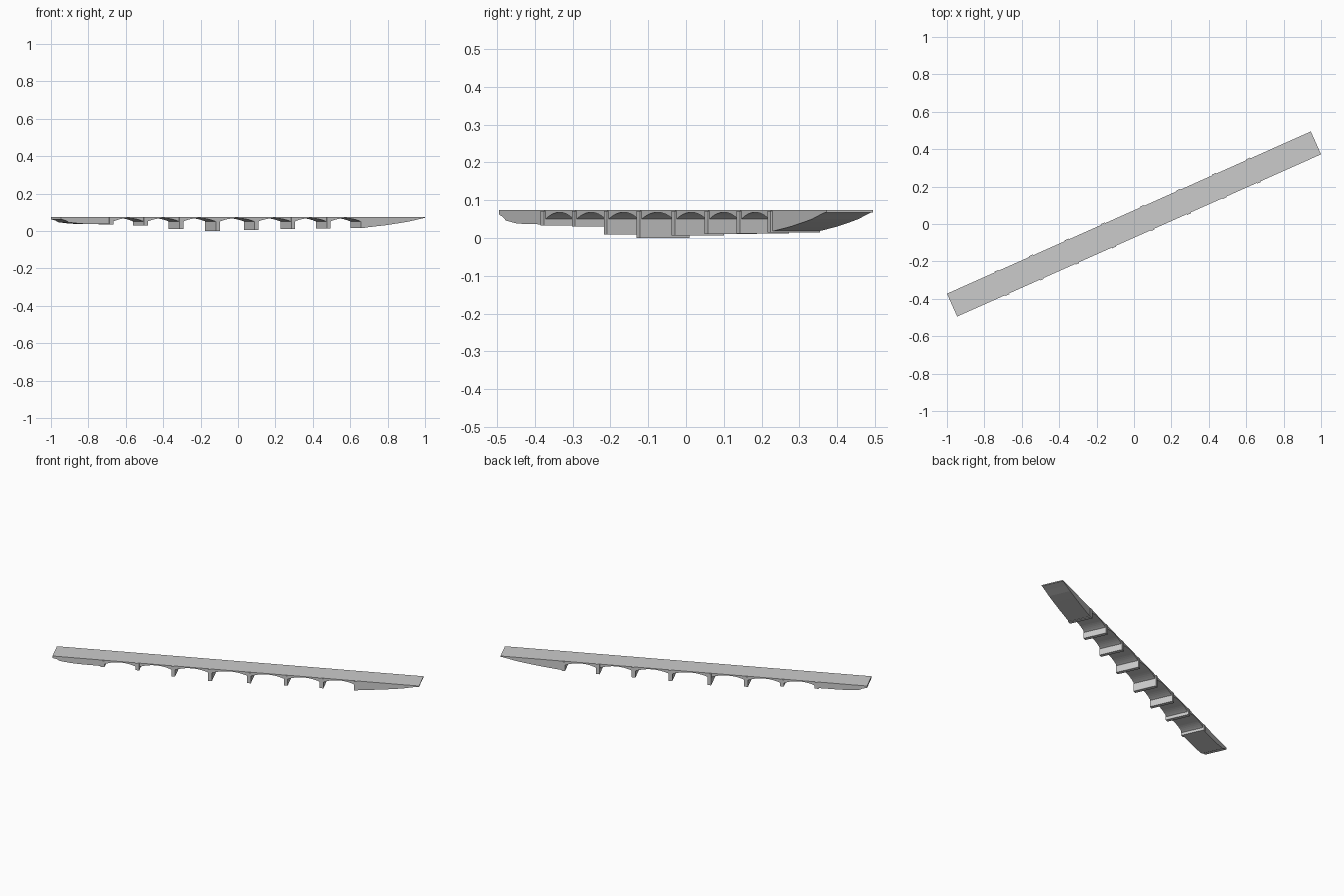
import bpy, bmesh
from math import radians, sin, pi

if "Cube" in bpy.data.objects:
    bpy.data.objects.remove(bpy.data.objects["Cube"])

ANGLE = radians(24.03)      # the bridge runs diagonally in plan
HALF_L, HALF_W = 1.065, 0.067
TOP, SPRING, CROWN = 0.074, 0.050, 0.068
PIER_T, PIER_HALF_W = 0.022, 0.0715


def extrude_profile(name, profile, half_width):
    """Extrude a closed (length, height) outline across the bridge width."""
    bm = bmesh.new()
    face = bm.faces.new([bm.verts.new((u, -half_width, z)) for u, z in profile])
    ext = bmesh.ops.extrude_face_region(bm, geom=[face])
    moved = [g for g in ext["geom"] if isinstance(g, bmesh.types.BMVert)]
    bmesh.ops.translate(bm, verts=moved, vec=(0, 2 * half_width, 0))
    bmesh.ops.recalc_face_normals(bm, faces=bm.faces)
    caps = [f for f in bm.faces if len(f.verts) > 4]
    if caps:
        bmesh.ops.triangulate(bm, faces=caps)
    mesh = bpy.data.meshes.new(name)
    bm.to_mesh(mesh)
    bm.free()
    ob = bpy.data.objects.new(name, mesh)
    ob.rotation_euler.z = ANGLE
    bpy.context.collection.objects.link(ob)
    return ob


def arch(a, b, steps=14):
    """Shallow circular arch between two pier faces."""
    half, rise = (b - a) / 2, CROWN - SPRING
    r = (half * half + rise * rise) / (2 * rise)
    pts = []
    for i in range(steps + 1):
        x = -half + 2 * half * i / steps
        pts.append((a + half + x, CROWN - r + (r * r - x * x) ** 0.5))
    return pts


# Pier positions along the bridge and the ground level under each
piers = [-0.773, -0.571, -0.363, -0.149, 0.077, 0.291, 0.499, 0.700]
feet = [0.033, 0.030, 0.009, 0.0, 0.006, 0.010, 0.012, 0.015]

# Deck with its spandrels, arches and banked-ground abutments
outline = [(-HALF_L, TOP), (-HALF_L, 0.062), (-1.04, 0.056), (-1.02, 0.046),
           (-0.955, 0.039), (-0.90, 0.037), (piers[0], 0.036)]
outline.append((piers[0], SPRING))
for a, b in zip(piers, piers[1:]):
    outline += arch(a + PIER_T / 2, b - PIER_T / 2)
outline += [(piers[-1], SPRING), (piers[-1], 0.017), (0.735, 0.020),
            (0.83, 0.030), (0.91, 0.041), (0.97, 0.050), (1.02, 0.061),
            (1.055, 0.068), (HALF_L, 0.068), (HALF_L, TOP)]
extrude_profile("bridge_deck", outline, HALF_W)

# Piers project slightly beyond the deck sides
for i, (u, foot) in enumerate(zip(piers, feet), 1):
    l, r, t = u - PIER_T / 2, u + PIER_T / 2, TOP - 0.002
    extrude_profile(f"pier_{i}", [(l, foot), (r, foot), (r, t), (l, t)], PIER_HALF_W)
